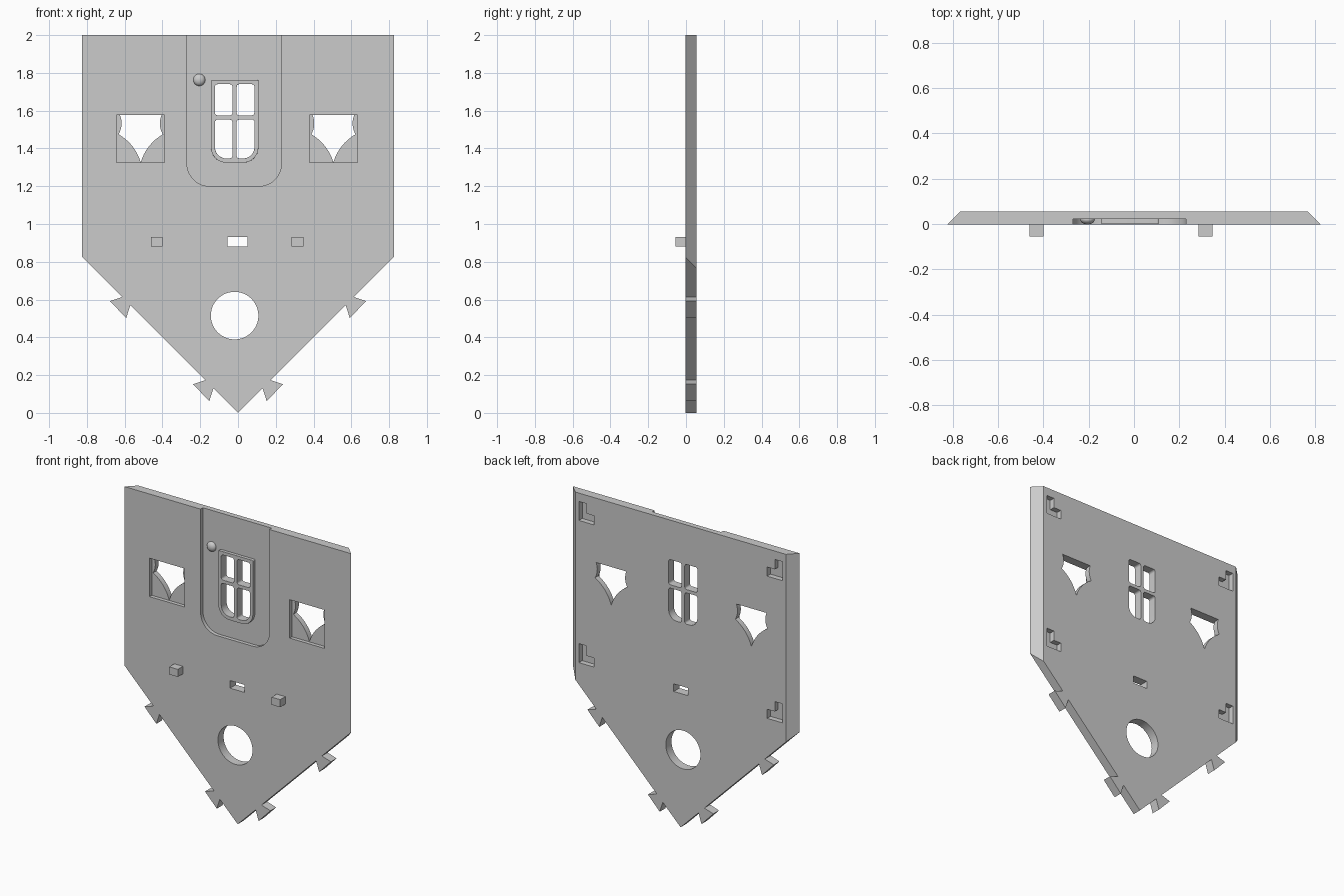
import bpy, bmesh, math
from mathutils import Vector

if "Cube" in bpy.data.objects:
    bpy.data.objects.remove(bpy.data.objects["Cube"])

FRONT, BACK = -0.003, 0.056
RECESS = FRONT + 0.024

grey = bpy.data.materials.new("plain grey")
grey.use_nodes = True
grey.diffuse_color = (0.6, 0.6, 0.6, 1)
grey.node_tree.nodes["Principled BSDF"].inputs["Base Color"].default_value = (0.6, 0.6, 0.6, 1)


def prism(name, pts, y0, y1):
    """Extrude an x-z outline from y0 to y1."""
    bm = bmesh.new()
    face = bm.faces.new([bm.verts.new((x, y0, z)) for x, z in pts])
    side = bmesh.ops.extrude_face_region(bm, geom=[face])
    verts = [v for v in side["geom"] if isinstance(v, bmesh.types.BMVert)]
    bmesh.ops.translate(bm, verts=verts, vec=(0, y1 - y0, 0))
    bmesh.ops.recalc_face_normals(bm, faces=bm.faces)
    mesh = bpy.data.meshes.new(name)
    bm.to_mesh(mesh)
    bm.free()
    obj = bpy.data.objects.new(name, mesh)
    bpy.context.collection.objects.link(obj)
    mesh.materials.append(grey)
    return obj


def rect(x0, x1, z0, z1):
    return [(x0, z0), (x1, z0), (x1, z1), (x0, z1)]


def rounded(x0, x1, z0, z1, radii, steps=8):
    """Rectangle with radii for bottom left, bottom right, top right, top left."""
    pts = []
    corners = zip(rect(x0, x1, z0, z1), radii, ((1, 1), (-1, 1), (-1, -1), (1, -1)))
    for i, ((x, z), r, (sx, sz)) in enumerate(corners):
        if r == 0:
            pts.append((x, z))
            continue
        for k in range(steps + 1):
            a = math.pi * (1 + i / 2 + k / steps / 2)
            pts.append((x + sx * r + r * math.cos(a), z + sz * r + r * math.sin(a)))
    return pts


def activate(obj):
    bpy.ops.object.select_all(action="DESELECT")
    obj.select_set(True)
    bpy.context.view_layer.objects.active = obj


def cut(obj, pts, y0=-0.2, y1=0.2):
    cutter = prism("cutter", pts, y0, y1)
    mod = obj.modifiers.new("cut", "BOOLEAN")
    mod.operation, mod.solver, mod.object = "DIFFERENCE", "EXACT", cutter
    activate(obj)
    bpy.ops.object.modifier_apply(modifier=mod.name)
    bpy.data.objects.remove(cutter)


def bow(a, b, pull, steps=8):
    """Curve from a towards b, bent sideways; the end point is left out."""
    a, b = Vector(a), Vector(b)
    d = b - a
    n = Vector((-d.y, d.x)).normalized() * pull
    return [tuple(a + d * t + n * 4 * t * (1 - t)) for t in (k / steps for k in range(steps))]


# Gable wall with dovetail tabs along the sloping edges
half = [(0, 0)]
for s in (0.13, 0.57):
    half += [(s, s), (s + 0.022, s - 0.068), (s + 0.108, s + 0.022), (s + 0.043, s + 0.043)]
half += [(0.825, 0.825), (0.825, 2)]
wall = prism("gable_wall", half + [(-x, z) for x, z in reversed(half[1:])], FRONT, BACK)

# Mitred side edges
for s in (-1, 1):
    wedge = prism("mitre_cutter", rect(0.7, 1, 0.7, 2.1), 0, 0.2)
    for v in wedge.data.vertices:
        depth = 0.2 if v.co.y > 0.1 else -0.1
        v.co.x = s * (0.825 - (depth - FRONT)) if v.co.x < 0.9 else s * 1.2
        v.co.y = depth
    bm = bmesh.new()
    bm.from_mesh(wedge.data)
    bmesh.ops.recalc_face_normals(bm, faces=bm.faces)
    bm.to_mesh(wedge.data)
    bm.free()
    mod = wall.modifiers.new("mitre", "BOOLEAN")
    mod.operation, mod.solver, mod.object = "DIFFERENCE", "EXACT", wedge
    activate(wall)
    bpy.ops.object.modifier_apply(modifier=mod.name)
    bpy.data.objects.remove(wedge)

# Door recess, open at the top
cut(wall, rounded(-0.27, 0.23, 1.2, 2.2, (0.12, 0.12, 0, 0), 12), -0.2, RECESS)

# Square window recesses with curtain-shaped openings
for cx in (-0.515, 0.505):
    cut(wall, rect(cx - 0.127, cx + 0.127, 1.325, 1.578), -0.2, RECESS)
    tl, tr = (cx - 0.11, 1.577), (cx + 0.11, 1.577)
    ml, mr, tip = (cx - 0.117, 1.475), (cx + 0.117, 1.475), (cx, 1.327)
    cut(wall, bow(tl, ml, 0.012) + bow(ml, tip, 0.018) + bow(tip, mr, 0.018)
        + bow(mr, tr, 0.012) + [tr])

# Round opening and small slot
cut(wall, [(-0.018 + 0.126 * math.cos(a), 0.515 + 0.126 * math.sin(a))
           for a in (math.tau * k / 48 for k in range(48))])
cut(wall, rect(-0.055, 0.05, 0.88, 0.93))

# L-shaped hanging slots in the back
for s in (-1, 1):
    for z in (0.885, 1.82):
        shape = [(0.63, z), (0.74, z), (0.74, z + 0.125), (0.685, z + 0.125),
                 (0.685, z + 0.06), (0.63, z + 0.06)]
        cut(wall, [(s * x, h) for x, h in shape], BACK - 0.035, 0.2)

# Door window frame with four panes cut through frame and wall
frame = prism("door_window_frame",
              rounded(-0.143, 0.108, 1.325, 1.762, (0.08, 0.08, 0.006, 0.006)),
              FRONT + 0.003, RECESS + 0.001)
small, big = 0.014, 0.06
panes = [(-0.122, -0.03, 1.575, 1.74, (small,) * 4),
         (-0.007, 0.087, 1.575, 1.74, (small,) * 4),
         (-0.122, -0.03, 1.347, 1.553, (big, small, small, small)),
         (-0.007, 0.087, 1.347, 1.553, (small, big, small, small))]
for pane in panes:
    for part in (wall, frame):
        cut(part, rounded(*pane))
bevel = frame.modifiers.new("soft edge", "BEVEL")
bevel.width, bevel.segments, bevel.limit_method = 0.006, 3, "ANGLE"
bevel.angle_limit = math.radians(50)

# Door knob
bpy.ops.mesh.primitive_uv_sphere_add(segments=24, ring_count=12, radius=1,
                                     location=(-0.205, RECESS, 1.763))
knob = bpy.context.object
knob.name = "door_knob"
knob.scale = (0.032, 0.023, 0.032)
knob.data.materials.append(grey)

# Front pegs
for name, x in (("right_peg", -0.43), ("left_peg", 0.315)):
    prism(name, rect(x - 0.031, x + 0.031, 0.882, 0.932), -0.056, FRONT + 0.005)

# Smooth curves, sharp edges
for obj in (wall, frame, knob):
    activate(obj)
    bpy.ops.object.shade_smooth_by_angle(angle=math.radians(30))
